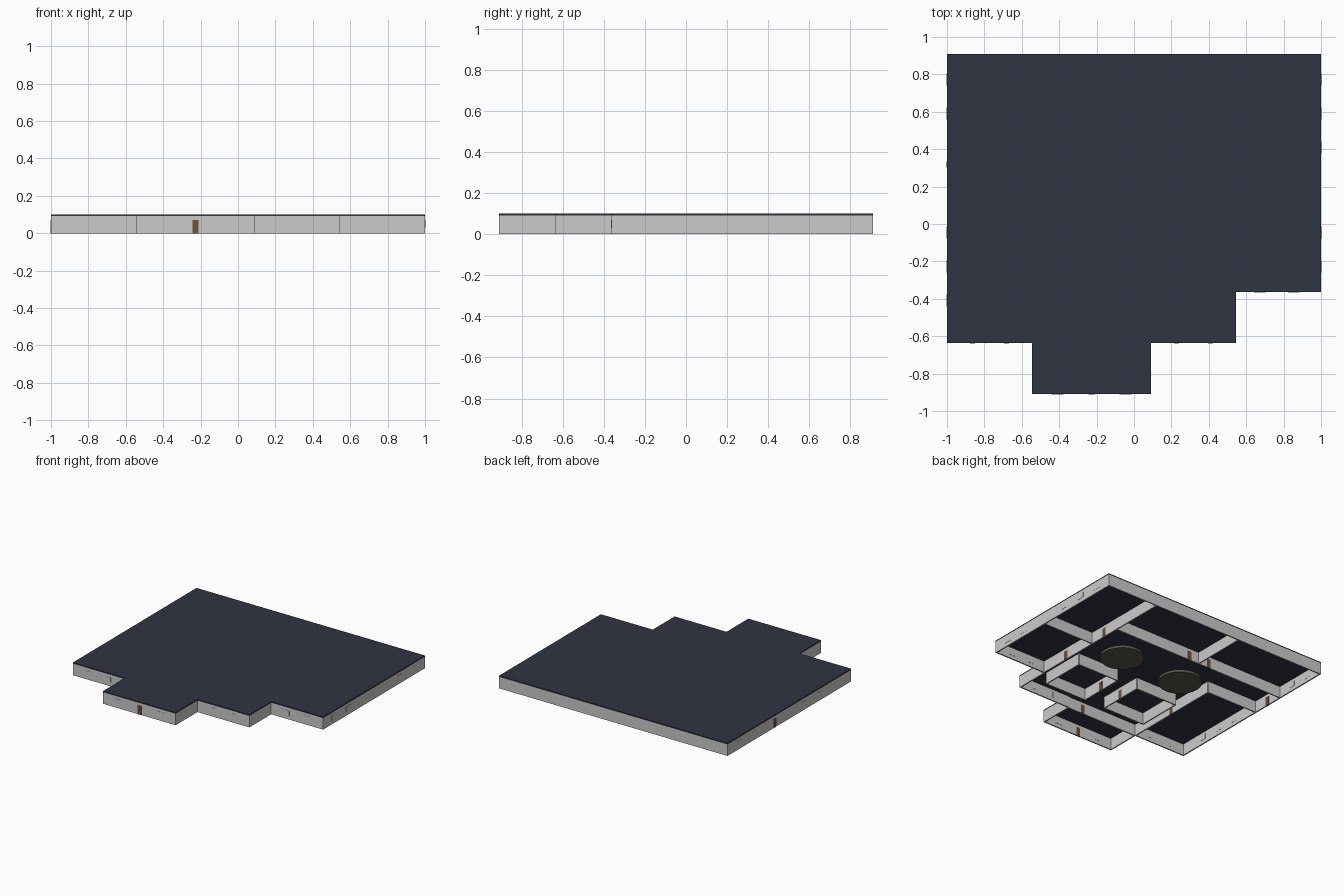
import bpy, bmesh

if "Cube" in bpy.data.objects:
    bpy.data.objects.remove(bpy.data.objects["Cube"])

U = 1 / 11          # plan module
H = 0.091           # wall height
T = 0.010           # wall thickness
TOP = 0.10          # roof top


def material(name, rgb):
    m = bpy.data.materials.new(name)
    m.diffuse_color = (*rgb, 1)
    m.use_nodes = True
    m.node_tree.nodes["Principled BSDF"].inputs["Base Color"].default_value = m.diffuse_color
    return m


ROOF = material("roof_navy", (0.03, 0.035, 0.055))
DOOR = material("door_brown", (0.16, 0.08, 0.035))
GLASS = material("window_pale", (0.55, 0.58, 0.56))
OLIVE = material("planter_olive", (0.10, 0.09, 0.07))


def box(name, lo, hi, mat=None):
    bm = bmesh.new()
    bmesh.ops.create_cube(bm, size=1)
    for v in bm.verts:
        v.co = [(l + h) / 2 + c * (h - l) for l, h, c in zip(lo, hi, v.co)]
    me = bpy.data.meshes.new(name)
    bm.to_mesh(me)
    bm.free()
    ob = bpy.data.objects.new(name, me)
    bpy.context.collection.objects.link(ob)
    if mat:
        me.materials.append(mat)
    return ob


def wall(name, x0, y0, x1, y1, dx=0.0, dy=0.0):
    """Wall between two plan points; dx, dy shift the centre line inward."""
    h = T / 2
    ox, oy = dx * h, dy * h
    ex, ey = (h, 0) if x0 == x1 else (0, h)
    box(name, (x0 * U + ox - ex, y0 * U + oy - ey, 0),
        (x1 * U + ox + ex, y1 * U + oy + ey, H))


def opening(name, x, y, axis, w, z0, z1, mat, dx=0, dy=0):
    """Panel slightly thicker than the wall, lying along the given axis."""
    h, d = w / 2, T / 2 + 0.0015
    cx, cy = x * U + dx * T / 2, y * U + dy * T / 2
    ex, ey = (h, d) if axis == "x" else (d, h)
    box(name, (cx - ex, cy - ey, z0), (cx + ex, cy + ey, z1), mat)


def window(x, y, axis, w=0.062, dx=0, dy=0):
    opening("window", x, y, axis, w, 0.03, 0.07, GLASS, dx, dy)


def door(x, y, axis, dx=0, dy=0):
    opening("door", x, y, axis, 0.034, 0, 0.07, DOOR, dx, dy)


# Flat roof slab extruded from the plan outline
outline = [(-11, 10), (-11, -7), (-6, -7), (-6, -10), (1, -10), (1, -7),
           (6, -7), (6, -4), (11, -4), (11, 10)]
bm = bmesh.new()
face = bm.faces.new([bm.verts.new((x * U, y * U, H)) for x, y in outline])
ext = bmesh.ops.extrude_face_region(bm, geom=[face])
bmesh.ops.translate(bm, vec=(0, 0, TOP - H),
                    verts=[g for g in ext["geom"] if isinstance(g, bmesh.types.BMVert)])
bmesh.ops.recalc_face_normals(bm, faces=bm.faces)
me = bpy.data.meshes.new("roof")
bm.to_mesh(me)
bm.free()
me.materials.append(ROOF)
bpy.context.collection.objects.link(bpy.data.objects.new("roof", me))

# Outer walls
for x0, y0, x1, y1, dx, dy in [
        (-11, 10, 11, 10, 0, -1), (-11, -7, -11, 10, 1, 0), (11, -4, 11, 10, -1, 0),
        (-11, -7, -6, -7, 0, 1), (-6, -10, -6, -7, 1, 0), (-6, -10, 1, -10, 0, 1),
        (1, -10, 1, -7, -1, 0), (1, -7, 6, -7, 0, 1), (6, -7, 6, -4, -1, 0),
        (6, -4, 11, -4, 0, 1)]:
    wall("outer_wall", x0, y0, x1, y1, dx, dy)

# Partitions
for p in [(6, -4, 6, 10), (6, 2, 11, 2), (-11, 5, 6, 5), (-2.5, 5, -2.5, 10),
          (-11, 2, -6, 2), (-6, -7, -6, 2), (-6, -7, 1, -7)]:
    wall("partition", *p)

# Two square inner rooms and two round planters in the hall
for cx, side in ((-3.3, 1), (2.7, -1)):
    x0, x1, y0, y1 = cx - 2, cx + 2, -5.2, -1.2
    for p in [(x0, y0, x1, y0), (x0, y1, x1, y1), (x0, y0, x0, y1), (x1, y0, x1, y1)]:
        wall("inner_room_wall", *p)
    door(cx + 2 * side, -3.2, "y")
    bpy.ops.mesh.primitive_cylinder_add(vertices=32, radius=0.159, depth=0.02,
                                        location=(cx * U, 1.75 * U, 0.01))
    planter = bpy.context.object
    planter.name = "round_planter"
    planter.data.materials.append(OLIVE)
    bpy.ops.object.shade_smooth_by_angle()

# Windows
for x in (-9.5, -7.5, 2.5, 4.5):
    window(x, -7, "x", 0.028, dy=1)
for x in (-4.5, -0.5):
    window(x, -10, "x", dy=1)
for x in (7.4, 9.4):
    window(x, -4, "x", dy=1)
for y in (-2.5, -0.5, 4.5, 6.5, 8.5):
    window(11, y, "y", dx=-1)
for y in (-4.5, -2.5, -0.5, 6.5, 8.5):
    window(-11, y, "y", dx=1)

# Doors
door(-2.5, -10, "x", dy=1)
door(-11, 3.5, "y", dx=1)
for x, y, axis in [(-1.5, 5, "x"), (-3.5, 5, "x"), (6, 3.5, "y"), (6, -1.2, "y"),
                   (-0.5, -7, "x"), (-6, -2.5, "y")]:
    door(x, y, axis)
